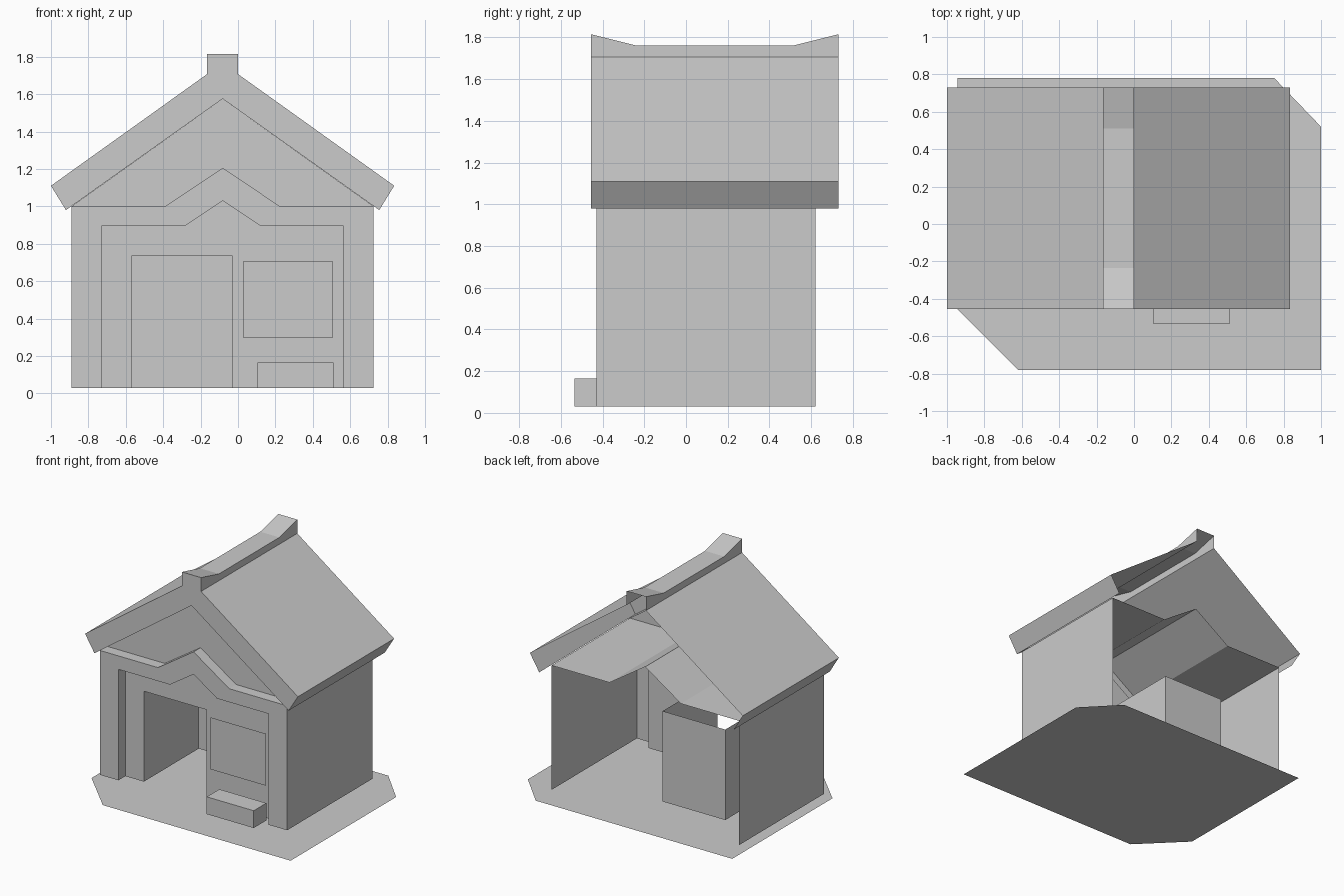
import bpy

cube = bpy.data.objects.get("Cube")
if cube:
    bpy.data.objects.remove(cube, do_unlink=True)

grey = bpy.data.materials.new("plain_grey")
grey.use_nodes = True
GREY = (0.6, 0.6, 0.6, 1.0)
grey.diffuse_color = GREY
for node in grey.node_tree.nodes:
    if node.type == 'BSDF_PRINCIPLED':
        node.inputs["Base Color"].default_value = GREY


def build(name, verts, faces):
    mesh = bpy.data.meshes.new(name)
    mesh.from_pydata(verts, [], faces)
    mesh.materials.append(grey)
    obj = bpy.data.objects.new(name, mesh)
    bpy.context.collection.objects.link(obj)
    return obj


def panel(name, outline, y):
    """Flat upright panel facing the front; outline is counter-clockwise."""
    return build(name, [(x, y, z) for x, z in outline], [range(len(outline))])


def loft(name, sections):
    """Open skin through matching rows of points."""
    n = len(sections[0])
    faces = [(r * n + i, r * n + i + 1, (r + 1) * n + i + 1, (r + 1) * n + i)
             for r in range(len(sections) - 1) for i in range(n - 1)]
    return build(name, [p for s in sections for p in s], faces)


def sweep(name, profile, y0, y1):
    return loft(name, [[(x, y, z) for x, z in profile] for y in (y0, y1)])


def rect(x0, x1, z0, z1):
    return [(x0, z0), (x1, z0), (x1, z1), (x0, z1)]


FLOOR, MID = 0.03, -0.082
FRONT, WALL, BACK = -0.43, -0.345, 0.62
EAVE_FRONT, EAVE_BACK = -0.455, 0.73

# Ground slab with two clipped corners
ground = [(-0.945, 0.78), (-0.945, -0.455), (-0.62, -0.78),
          (1, -0.78), (1, 0.52), (0.75, 0.78)]
build("ground", [(x, y, 0) for x, y in ground], [range(len(ground))])

# Side walls and ceiling as one folded shell
ceiling = [(-0.89, 1.0), (-0.39, 1.0), (MID, 1.205), (0.225, 1.0), (0.725, 1.0)]
shell = [(-0.89, FLOOR)] + ceiling + [(0.725, FLOOR)]
sweep("walls_and_ceiling", shell, FRONT, BACK)

# Front frame around the arch, and the arch reveal
arch = [(-0.73, FLOOR), (-0.73, 0.895), (-0.285, 0.895), (MID, 1.03),
        (0.12, 0.895), (0.565, 0.895), (0.565, FLOOR)]
panel("front_frame", shell[::-1] + arch, FRONT)
sweep("arch_reveal", arch[::-1], FRONT, WALL)

# Recessed front wall with doorway, and the entry behind it
door = [(-0.57, FLOOR), (-0.57, 0.735), (-0.03, 0.735), (-0.03, FLOOR)]
panel("front_wall", arch[::-1] + door, WALL)
ENTRY_BACK = 0.33
sweep("entry_left_wall", door[1::-1], WALL, ENTRY_BACK)
sweep("entry_right_wall", door[:1:-1], WALL, ENTRY_BACK)
panel("entry_back_wall", door[::-1], ENTRY_BACK)

# Window panel and planter box
panel("window", rect(0.027, 0.508, 0.3, 0.705), -0.38)
planter = rect(0.105, 0.51, FLOOR, 0.165)
panel("planter_front", planter, -0.535)
sweep("planter_box", [planter[i] for i in (0, 3, 2, 1, 0)], -0.535, -0.38)

# Roof: slopes, eaves and a ridge whose ends sweep upwards
def roof_profile(top):
    return [(-0.92, 0.98), (-1, 1.11), (-0.165, 1.707), (-0.165, top),
            (0, top), (0, 1.707), (0.835, 1.11), (0.755, 0.98)]

stations = [(EAVE_FRONT, 1.815), (-0.235, 1.76), (0.51, 1.76), (EAVE_BACK, 1.815)]
loft("roof", [[(x, y, z) for x, z in roof_profile(top)] for y, top in stations])
soffit = [(0.755, 0.98), (MID, 1.575), (-0.92, 0.98)]
panel("roof_front_trim", roof_profile(1.815)[::-1] + [(MID, 1.575)], EAVE_FRONT)
sweep("roof_soffit", soffit, EAVE_FRONT, WALL)

# Gable wall between ceiling and roof
panel("gable", ceiling + [(MID, 1.575)], WALL)
